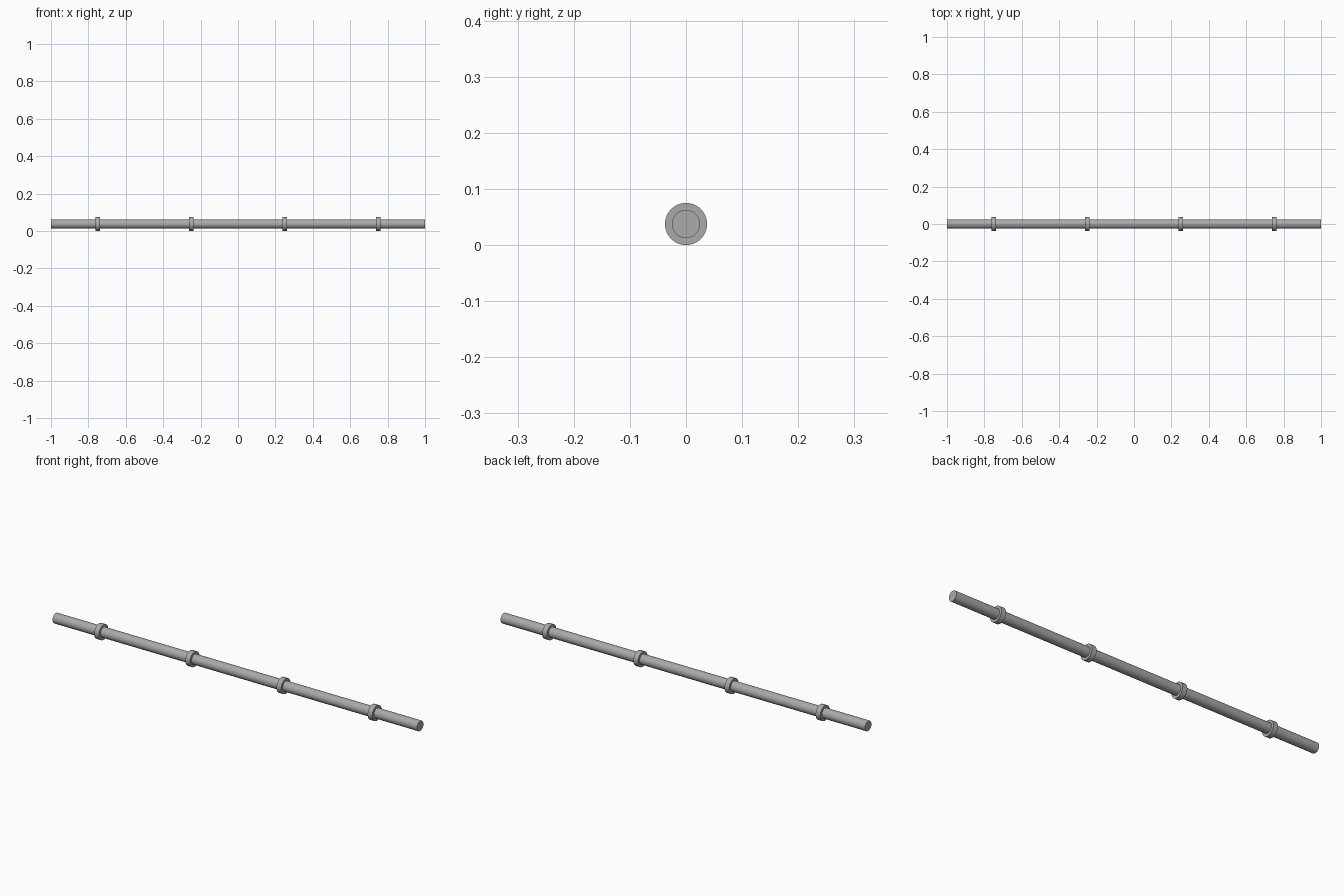
import bpy, math

if "Cube" in bpy.data.objects:
    bpy.data.objects.remove(bpy.data.objects["Cube"])

grey = bpy.data.materials.new("steel grey")
grey.diffuse_color = (0.4, 0.4, 0.4, 1)
grey.use_nodes = True
grey.node_tree.nodes["Principled BSDF"].inputs["Base Color"].default_value = grey.diffuse_color

AXIS_Z = 0.0375


def rod(name, radius, length, x):
    """Smooth round bar lying along x."""
    bpy.ops.mesh.primitive_cylinder_add(vertices=48, radius=radius, depth=length,
                                        location=(x, 0, AXIS_Z),
                                        rotation=(0, math.pi / 2, 0))
    ob = bpy.context.object
    ob.name = name
    ob.data.materials.append(grey)
    bpy.ops.object.shade_smooth_by_angle(angle=math.radians(30))
    return ob


# main pipe
rod("pipe", 0.025, 2.0, 0)

# evenly spaced collars
for i, x in enumerate((-0.75, -0.25, 0.25, 0.75)):
    rod(f"collar_{i + 1}", 0.0375, 0.025, x)
